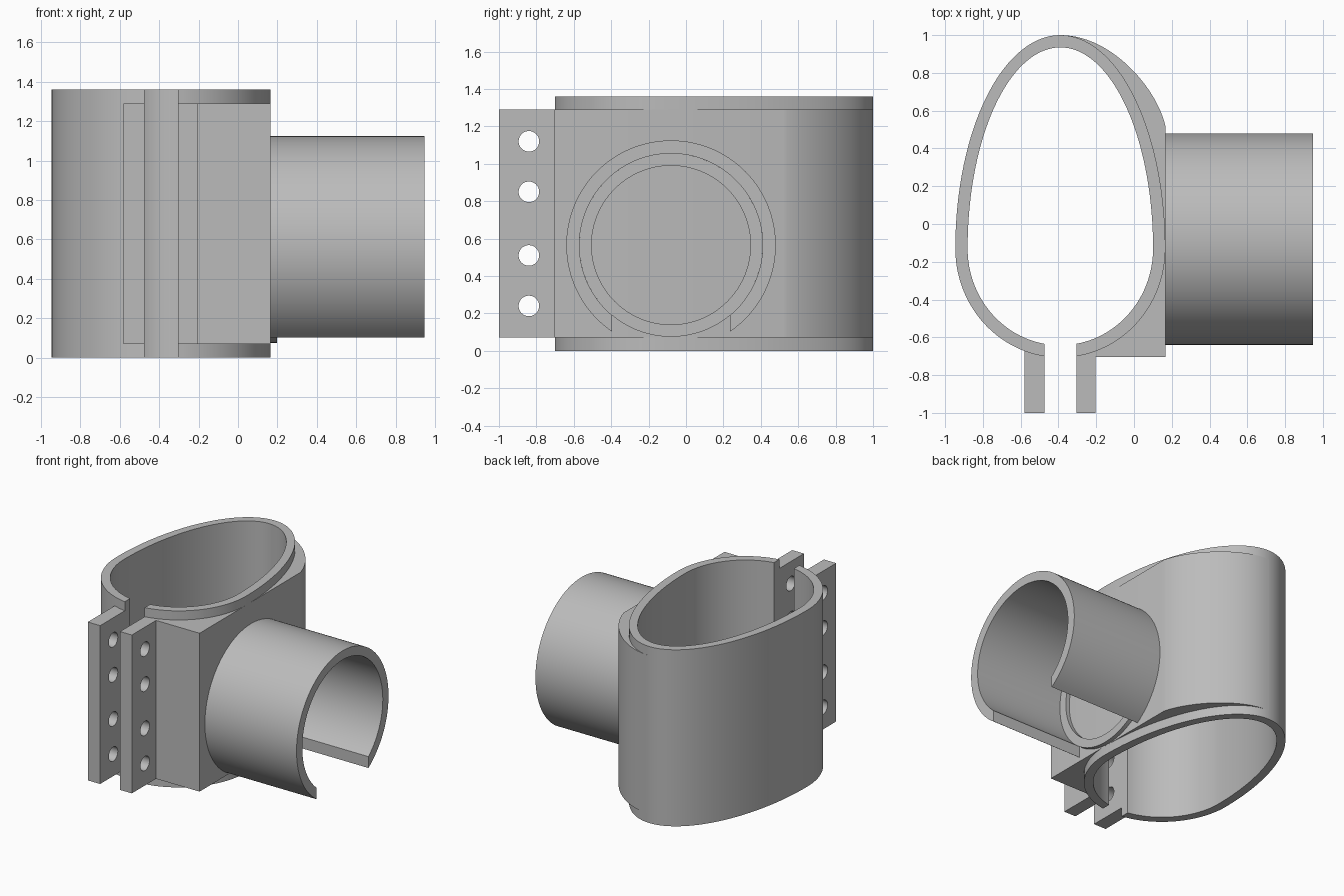
import bpy, bmesh, math
from mathutils import Vector
from mathutils.geometry import interpolate_bezier

cube = bpy.data.objects.get("Cube")
if cube:
    bpy.data.objects.remove(cube, do_unlink=True)

grey = bpy.data.materials.new("light_grey")
grey.use_nodes = True
colour = (0.5, 0.5, 0.5, 1)
grey.diffuse_color = colour
grey.node_tree.nodes["Principled BSDF"].inputs["Base Color"].default_value = colour


def prism(name, outline, lo, hi, axis="Z"):
    """Extrude a closed 2D outline; (x, y) along Z, or (y, z) along X."""
    bm = bmesh.new()
    place = (lambda p: (p[0], p[1], lo)) if axis == "Z" else (lambda p: (lo, p[0], p[1]))
    face = bm.faces.new([bm.verts.new(place(p)) for p in outline])
    grown = bmesh.ops.extrude_face_region(bm, geom=[face])
    move = Vector((0, 0, hi - lo)) if axis == "Z" else Vector((hi - lo, 0, 0))
    bmesh.ops.translate(bm, vec=move, verts=[v for v in grown["geom"] if isinstance(v, bmesh.types.BMVert)])
    bmesh.ops.recalc_face_normals(bm, faces=bm.faces)
    mesh = bpy.data.meshes.new(name)
    bm.to_mesh(mesh)
    bm.free()
    mesh.materials.append(grey)
    obj = bpy.data.objects.new(name, mesh)
    bpy.context.collection.objects.link(obj)
    return obj


def select(obj):
    bpy.ops.object.select_all(action="DESELECT")
    obj.select_set(True)
    bpy.context.view_layer.objects.active = obj


def cut(obj, cutter):
    mod = obj.modifiers.new("cut", "BOOLEAN")
    mod.operation = "DIFFERENCE"
    mod.solver = "EXACT"
    mod.object = cutter
    select(obj)
    bpy.ops.object.modifier_apply(modifier=mod.name)
    bpy.data.objects.remove(cutter, do_unlink=True)


def arc(cy, cz, r, start, end, n):
    """Points on a circle, angle measured from straight down."""
    angles = [start + (end - start) * i / n for i in range(n + 1)]
    return [(cy + r * math.sin(a), cz - r * math.cos(a)) for a in angles]


def disc(cy, cz, r, n=64):
    return arc(cy, cz, r, 0, math.tau, n)[:-1]


# Egg-shaped clamp band, split at the front
MID_X, MID_Y, GAP, WALL = -0.39, -0.13, 0.085, 0.065


def egg(inset, n=128):
    a, back, front = 0.556 - inset, 1.13 - inset, 0.577 - inset
    t0 = math.asin(GAP / a)
    points = []
    for i in range(n + 1):
        t = t0 + (math.tau - 2 * t0) * i / n
        c = math.cos(t)
        points.append((MID_X + a * math.sin(t), MID_Y - c * (front if c > 0 else back)))
    return points


parts = [prism("clamp_band", egg(0) + egg(WALL)[::-1], 0, 1.36)]

# Saddle block filling the side between the band and the socket
LOW, HIGH, FACE_X = 0.07, 1.29, 0.166
inner = egg(WALL / 2)[:65]
shoulder = interpolate_bezier(Vector((MID_X, 1.0)), Vector((-0.12, 1.0)),
                              Vector((0.12, 0.72)), Vector((FACE_X, 0.52)), 28)
outline = inner + [(p[0], p[1]) for p in shoulder] + [(FACE_X, -0.705), (MID_X + GAP, -0.705)]
parts.append(prism("saddle_block", outline, LOW, HIGH))

# Bolt flanges with four holes each
for name, x0, x1 in (("right_flange", -0.58, -0.475), ("left_flange", -0.305, -0.205)):
    flange = prism(name, [(x0, -1), (x1, -1), (x1, -0.66), (x0, -0.66)], LOW, HIGH)
    for z in (0.24, 0.51, 0.85, 1.12):
        cut(flange, prism("hole_cutter", disc(-0.84, z, 0.055, 32), x0 - 0.05, x1 + 0.05, "X"))
    parts.append(flange)

# Tubular socket, open along its underside
CY, CZ, R_OUT, R_IN, SLOT = -0.08, 0.565, 0.56, 0.49, 0.315
rims = []
for r in (R_OUT, R_IN):
    a = math.asin(SLOT / r)
    rims.append(arc(CY, CZ, r, a, math.tau - a, 96))
parts.append(prism("socket_tube", rims[0] + rims[1][::-1], FACE_X, 0.947, "X"))

# Stop ring at the base of the socket
stop = prism("stop_ring", disc(CY, CZ, R_IN, 96), FACE_X, 0.197, "X")
cut(stop, prism("stop_cutter", disc(CY, CZ, 0.425, 96), FACE_X - 0.1, 0.3, "X"))
parts.append(stop)

for part in parts:
    select(part)
    bpy.ops.object.shade_smooth_by_angle(angle=math.radians(30))
